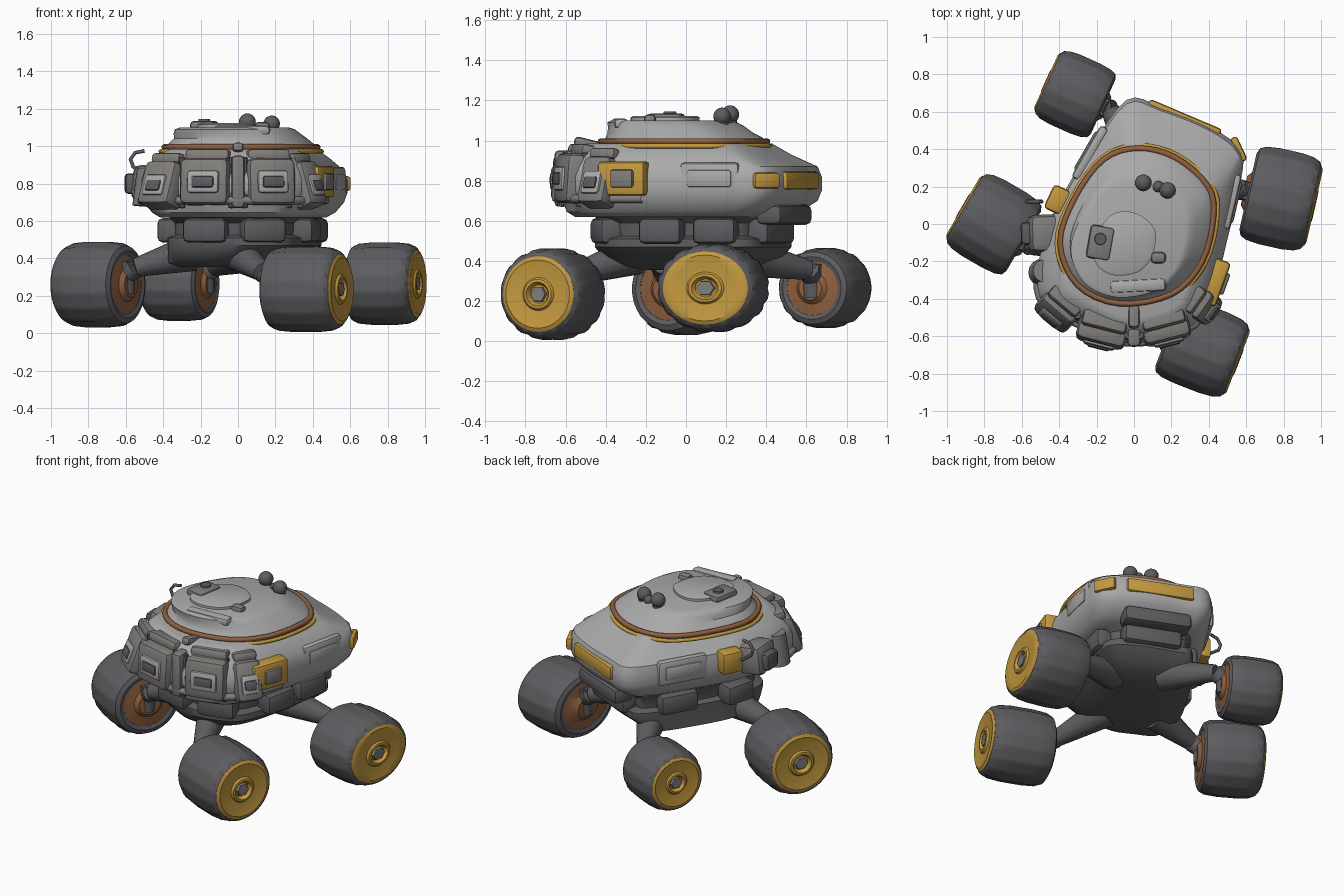
import bpy, bmesh, math
from mathutils import Vector, Matrix

if "Cube" in bpy.data.objects:
    bpy.data.objects.remove(bpy.data.objects["Cube"])


def mat(name, r, g, b):
    m = bpy.data.materials.new(name)
    m.diffuse_color = (r, g, b, 1)
    m.use_nodes = True
    m.node_tree.nodes["Principled BSDF"].inputs["Base Color"].default_value = m.diffuse_color
    return m


SHELL = mat("shell_grey", .4, .4, .4)
DARK = mat("dark_grey", .11, .11, .12)
MID = mat("worn_grey", .22, .21, .2)
GOLD = mat("yellow", .55, .32, .05)
RUST = mat("rust", .28, .12, .05)


def finish(name, bm, m=None, angle=35):
    bmesh.ops.recalc_face_normals(bm, faces=bm.faces)
    me = bpy.data.meshes.new(name)
    bm.to_mesh(me)
    bm.free()
    ob = bpy.data.objects.new(name, me)
    bpy.context.collection.objects.link(ob)
    if m:
        me.materials.append(m)
    bpy.ops.object.select_all(action='DESELECT')
    ob.select_set(True)
    bpy.context.view_layer.objects.active = ob
    bpy.ops.object.shade_smooth_by_angle(angle=math.radians(angle))
    return ob


def smooth_loop(pts, n=4):
    # closed Catmull-Rom through the outline points
    out, k = [], len(pts)
    for i in range(k):
        a, b, c, d = (Vector(pts[(i + j) % k]) for j in (-1, 0, 1, 2))
        for s in range(n):
            t = s / n
            out.append(.5 * (2 * b + (c - a) * t + (2 * a - 5 * b + 4 * c - d) * t * t
                             + (3 * b - a - 3 * c + d) * t ** 3))
    return out


def loft(name, outline, levels, m=None):
    # levels: (z, scale, shift x, shift y)
    bm = bmesh.new()
    rings = [[bm.verts.new((p.x * s + dx, p.y * s + dy, z)) for p in outline] for z, s, dx, dy in levels]
    k = len(outline)
    for a, b in zip(rings, rings[1:]):
        for i in range(k):
            bm.faces.new((a[i], a[(i + 1) % k], b[(i + 1) % k], b[i]))
    bm.faces.new(rings[0])
    bm.faces.new(rings[-1])
    return finish(name, bm, m)


def panel(name, loc, size, yaw=0, m=None, tilt=0, bevel=.02):
    # local -y is the outward side
    bm = bmesh.new()
    bmesh.ops.create_cube(bm, size=1)
    bmesh.ops.scale(bm, vec=size, verts=bm.verts)
    bmesh.ops.bevel(bm, geom=bm.edges[:], offset=min(bevel, min(size) * .4), segments=2,
                    affect='EDGES', profile=.5)
    R = Matrix.Rotation(math.radians(yaw), 4, 'Z') @ Matrix.Rotation(math.radians(tilt), 4, 'X')
    bm.transform(Matrix.Translation(loc) @ R)
    return finish(name, bm, m)


def rod(name, a, b, r1, r2, m=None, seg=16):
    a, b = Vector(a), Vector(b)
    bm = bmesh.new()
    bmesh.ops.create_cone(bm, cap_ends=True, segments=seg, radius1=r1, radius2=r2, depth=(b - a).length)
    bm.transform(Matrix.Translation((a + b) / 2) @ (b - a).to_track_quat('Z', 'Y').to_matrix().to_4x4())
    return finish(name, bm, m)


def tube(name, pts, r, m, cyclic=False):
    c = bpy.data.curves.new(name, 'CURVE')
    c.dimensions = '3D'
    c.bevel_depth = r
    c.bevel_resolution = 2
    s = c.splines.new('POLY')
    s.points.add(len(pts) - 1)
    for p, q in zip(s.points, pts):
        p.co = (*q, 1)
    s.use_cyclic_u = cyclic
    c.materials.append(m)
    ob = bpy.data.objects.new(name, c)
    bpy.context.collection.objects.link(ob)


def lathe(name, prof, M, m, rh, rv, seg=48, grooves=()):
    # profile (axial, radius) spun about local x; grooved rings get alternating radius
    bm = bmesh.new()
    rings = []
    for j, (a, r) in enumerate(prof):
        ring = []
        for i in range(seg):
            t = 2 * math.pi * i / seg
            k = r * (.965 if j in grooves and i % 3 == 0 else 1)
            ring.append(bm.verts.new((a, k * rh * math.cos(t), k * rv * math.sin(t))))
        rings.append(ring)
    for a, b in zip(rings, rings[1:]):
        for i in range(seg):
            bm.faces.new((a[i], a[(i + 1) % seg], b[(i + 1) % seg], b[i]))
    bm.faces.new(rings[0])
    bm.faces.new(rings[-1])
    bm.transform(M)
    return finish(name, bm, m)


# Hull shell
plan = smooth_loop([(-.04, .67), (.15, .63), (.42, .52), (.58, .39), (.57, .2), (.5, -.1), (.44, -.33),
                    (.33, -.54), (.1, -.63), (-.1, -.63), (-.3, -.54), (-.49, -.43), (-.52, -.25),
                    (-.47, -.03), (-.4, .13), (-.24, .4)])
loft("hull", plan, [(.62, .8, 0, -.04), (.645, .88, 0, -.03), (.7, .96, 0, 0), (.75, .99, 0, 0), (.82, .99, 0, 0),
                    (.87, .96, 0, 0), (.93, .84, 0, -.05), (.975, .74, 0, -.06), (.985, .7, 0, -.05)], SHELL)

# Stepped roof and its trim
dome = smooth_loop([(-.39, -.1), (-.31, .14), (-.16, .34), (.02, .4), (.22, .35), (.39, .2), (.42, .04),
                    (.36, -.2), (.2, -.37), (-.08, -.42), (-.3, -.32)])
loft("roof", dome, [(.96, 1.02, 0, 0), (.995, 1, 0, 0), (1.015, .95, 0, 0), (1.04, .88, 0, -.02),
                    (1.07, .83, -.02, -.04), (1.09, .79, -.03, -.06), (1.1, .72, -.03, -.07)], SHELL)
tube("roof_trim", [(p.x * 1.01, p.y * 1.01, .995) for p in dome], .016, RUST, True)
tube("roof_trim_lower", [(p.x * 1.06, p.y * 1.05, .972) for p in dome], .012, GOLD, True)
loft("roof_hatch", dome, [(1.08, .42, -.06, -.1), (1.115, .42, -.06, -.1), (1.123, .38, -.06, -.1)], SHELL)
panel("hatch_frame", (-.18, -.1, 1.11), (.13, .18, .05), -10, MID)
rod("hatch_knob", (-.18, -.08, 1.1), (-.18, -.08, 1.145), .04, .03, DARK)
panel("roof_vent", (.13, -.18, 1.1), (.08, .06, .06), 0, MID)
panel("roof_ridge", (.02, -.33, 1.085), (.3, .07, .05), 3, SHELL)

# Sensor balls
for i, (x, y, z, r) in enumerate([(.05, .22, 1.13, .045), (.18, .18, 1.12, .044), (.13, .2, 1.1, .03)]):
    bm = bmesh.new()
    bmesh.ops.create_uvsphere(bm, u_segments=20, v_segments=12, radius=r)
    bm.transform(Matrix.Translation((x, y, z)))
    finish(f"sensor_{i}", bm, DARK)
    rod(f"sensor_stem_{i}", (x, y, 1.04), (x, y, z), r * .8, r * .7, DARK)

# Front equipment band: pods with inset faces, leaning inward at the corners
front = [(-.17, -.575, -14, .27, -4, 0), (.17, -.56, 14, .26, -4, 0),
         (-.4, -.45, -40, .22, -20, .02), (.36, -.43, 55, .17, -18, .02)]
for i, (x, y, yaw, w, tilt, drop) in enumerate(front):
    n = Vector((math.sin(math.radians(yaw)), -math.cos(math.radians(yaw)), 0))
    c = Vector((x, y, .81 - drop))
    panel(f"front_pod_{i}", c, (w, .14, .25), yaw, MID, tilt, .035)
    panel(f"front_frame_{i}", c + n * .065, (w * .65, .04, .12), yaw, SHELL, tilt)
    panel(f"front_lens_{i}", c + n * .08, (w * .45, .03, .06), yaw, DARK, tilt, .01)
    panel(f"front_shelf_{i}", c - n * .09 + Vector((0, 0, .13)), (w * .9, .16, .06), yaw, MID, -14)
panel("front_spine", (0, -.595, .81), (.07, .12, .28), 0, MID)
panel("front_top_spine", (0, -.46, .975), (.06, .2, .05), 0, MID, -14)
for i, x in enumerate((-.3, -.035, .035, .27)):
    rod(f"front_pipe_{i}", (x, -.64 + abs(x) * .4, .67), (x, -.61 + abs(x) * .4, .94), .017, .017, DARK, 10)
tube("front_bumper", [(p.x * .99, p.y * .99, .71) for p in plan if p.y < -.2], .022, MID)

# Side and rear panels
panel("right_yellow_box", (.43, -.31, .81), (.25, .1, .17), 70, GOLD)
panel("right_yellow_lens", (.482, -.32, .81), (.12, .03, .09), 70, MID)
panel("right_window_frame", (.52, .12, .81), (.3, .05, .16), 77, SHELL)
panel("right_window", (.535, .117, .81), (.23, .04, .09), 77, SHELL)
panel("rear_yellow_strip", (.27, .567, .8), (.42, .045, .09), 157, GOLD)
panel("right_rear_yellow", (.56, .4, .8), (.14, .04, .08), 115, GOLD)
panel("left_window_frame", (-.235, .38, .81), (.32, .05, .16), -120, SHELL)
panel("left_window", (-.248, .387, .81), (.24, .04, .09), -120, SHELL)
panel("left_pod", (-.48, -.05, .8), (.2, .17, .19), -88, MID, -8, .04)
panel("left_pod_cap", (-.57, -.05, .8), (.12, .07, .11), -88, DARK)
panel("left_yellow_box", (-.41, .13, .82), (.14, .1, .14), -115, GOLD)
rod("left_drum", (-.49, -.26, .68), (-.48, -.25, .88), .075, .06, MID)
tube("antenna", [(-.49, .12, .84), (-.56, .12, .89), (-.575, .12, .93), (-.55, .12, .965), (-.5, .12, .975)], .01, DARK)

# Chassis underneath
loft("chassis", plan, [(.355, .42, -.1, 0), (.375, .58, -.07, .02), (.42, .68, -.02, .02), (.47, .74, .01, .02),
                       (.51, .74, .01, .02), (.525, .66, .01, .02), (.59, .67, .01, .02), (.65, .78, .01, 0)], DARK)
for i, (x, y, yaw, w) in enumerate([(-.17, -.39, -12, .24), (.13, -.39, 14, .24), (.36, -.12, 77, .22), (.4, .15, 77, .22),
                                    (.22, .42, 157, .36), (-.14, .3, -120, .25), (-.35, -.02, -105, .2)]):
    panel(f"chassis_box_{i}", (x, y, .55), (w, .13, .13), yaw, DARK, 0, .03)
panel("rear_under_step", (.24, .49, .63), (.42, .14, .1), 157, DARK, 0, .03)

# Wheels: centre, outward direction, half width, horizontal and vertical radius; arm start
wheels = [("back_left", (-.315, .695, .265), (-.91, .41), .165, .205, .2, (.03, .3, .42)),
          ("left", (-.75, 0, .26), (-.86, .5), .185, .235, .23, (-.25, -.1, .43)),
          ("right", (.785, .135, .265), (.975, -.22), .18, .265, .222, (.25, .1, .44)),
          ("front", (.365, -.665, .235), (.93, -.36), .2, .23, .23, (.0, -.25, .43))]
for name, c, n, h, rh, rv, start in wheels:
    M = Matrix.Translation(c) @ Matrix.Rotation(math.atan2(n[1], n[0]), 4, 'Z')
    tyre = [(-.8, .62), (-.96, .68), (-1, .78), (-.93, .9), (-.75, .97), (-.35, 1), (.35, 1), (.7, .97),
            (.9, .9), (1, .78), (.97, .72), (.85, .66)]
    lathe(name + "_tyre", [(a * h, r) for a, r in tyre], M, DARK, rh, rv, grooves=(4, 5, 6, 7))
    disc = [(.7, .78), (.98, .82), (1.03, .74), (1.0, .6), (.98, .36), (1.04, .32), (1.05, .26), (.92, .2)]
    lathe(name + "_hub", [(a * h, r) for a, r in disc], M, GOLD, rh, rv, 32)
    lathe(name + "_hub_bolt", [(.85 * h, .19), (1.02 * h, .17)], M, MID, rh, rv, 6)
    lathe(name + "_inner_hub", [(-.6 * h, .7), (-.95 * h, .7), (-1.0 * h, .4), (-1.12 * h, .3)], M, RUST, rh, rv, 32)
    # arm runs out level, then drops at the wheel
    end = M @ Vector((-h * .95, 0, .05))
    elbow = M @ Vector((-h * 1.25, 0, .09))
    rod(name + "_arm", start, elbow, .1, .05, DARK)
    rod(name + "_arm_tip", elbow, end, .055, .05, DARK)
    rod(name + "_knuckle", end - Vector((0, 0, .1)), end + Vector((0, 0, .07)), .045, .05, DARK)
